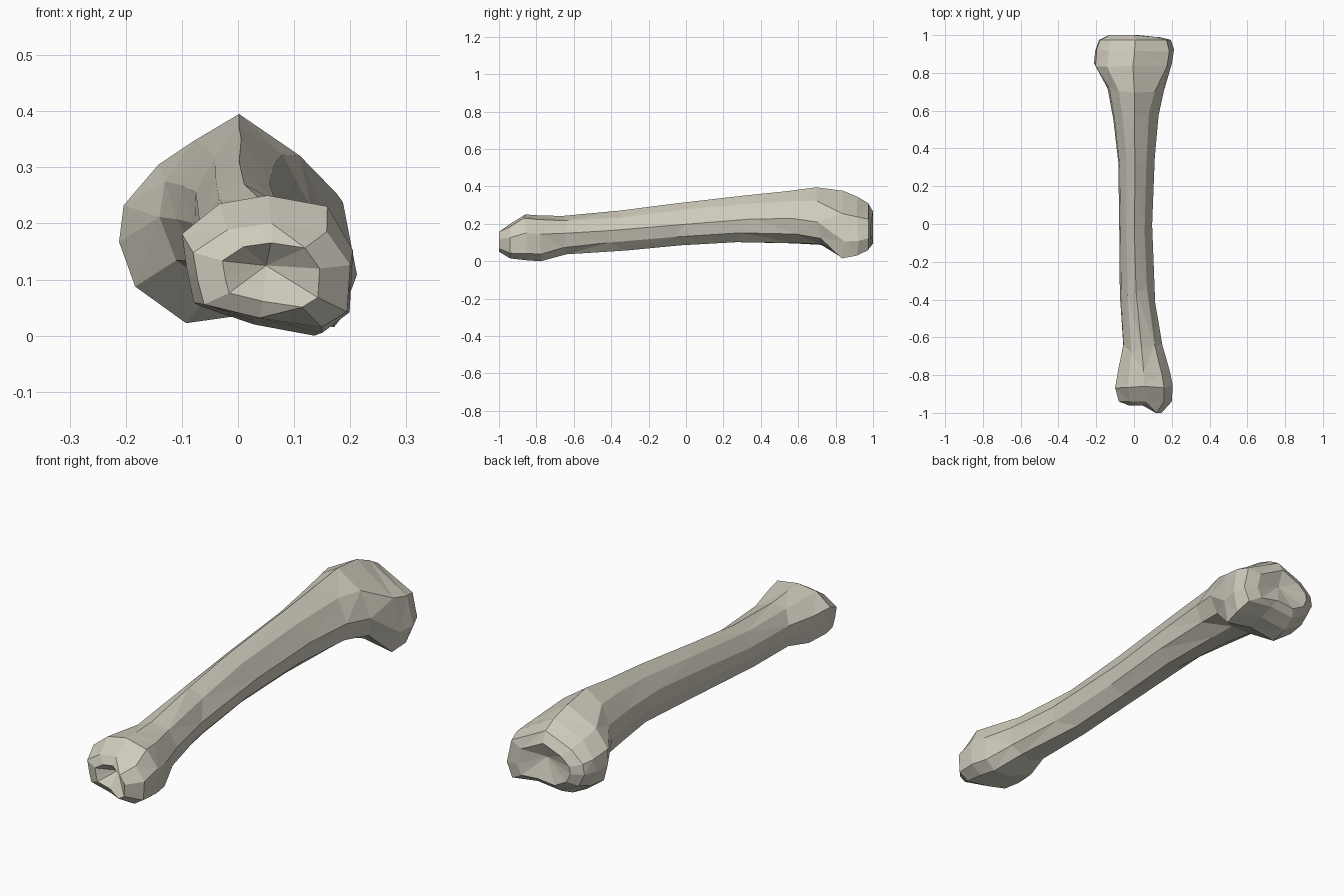
import bpy, bmesh, random

if "Cube" in bpy.data.objects:
    bpy.data.objects.remove(bpy.data.objects["Cube"])
random.seed(4)

# normalised 10-sided cross-sections (u across x, v up z), starting at the crest
HEAD = [(.5, 1), (.17, .8), (.02, .6), (0, .42), (.07, .2), (.29, .02), (.6, .07), (.93, .0), (1, .25), (.94, .66)]
SHAFT = [(.46, 1), (.22, .87), (.04, .62), (0, .4), (.12, .13), (.36, 0), (.65, 0), (.92, .2), (1, .5), (.77, .83)]
ANKLE = [(.5, 1), (.22, .94), (0, .72), (.03, .45), (.07, .22), (.42, .09), (.82, 0), (.98, .15), (1, .6), (.85, .92)]

# stations along the bone: y, x min, x max, z min, z max, lower-end weight, head weight, y jitter
STATIONS = [
    (-.94, -.08, .20, .02, .205, 1, 0, .0),
    (-.86, -.10, .205, .01, .255, 1, 0, .012),
    (-.78, -.085, .19, .005, .25, .9, 0, .015),
    (-.66, -.06, .15, .042, .247, .5, 0, .025),
    (-.36, -.075, .112, .062, .275, 0, 0, .06),
    (-.02, -.078, .096, .09, .315, 0, 0, .06),
    (.32, -.083, .11, .107, .355, 0, 0, .06),
    (.56, -.11, .13, .10, .38, 0, .1, .03),
    (.71, -.14, .158, .09, .40, 0, .4, .015),
    (.84, -.212, .20, .02, .382, 0, 1, .012),
    (.92, -.205, .212, .035, .35, 0, 1, .01),
    (.975, -.185, .195, .065, .315, 0, 1, .0),
]

bm = bmesh.new()


def ring(y, x0, x1, z0, z1, wa, wh, jit):
    verts = []
    for h, s, a in zip(HEAD, SHAFT, ANKLE):
        u, v = (s[k] * (1 - wa - wh) + a[k] * wa + h[k] * wh for k in (0, 1))
        verts.append(bm.verts.new((x0 + u * (x1 - x0), y + random.uniform(-jit, jit), z0 + v * (z1 - z0))))
    return verts


def bridge(a, b):
    n = len(a)
    for i in range(n):
        bm.faces.new((a[i], a[(i + 1) % n], b[(i + 1) % n], b[i]))


def cap(outer, scale, y_of, centre):
    # inner ring plus a sunken centre point
    c = sum((v.co for v in outer), outer[0].co * 0) / len(outer)
    inner = []
    for v in outer:
        p = c + (v.co - c) * scale
        p.y = y_of(p.x)
        inner.append(bm.verts.new(p))
    bridge(outer, inner)
    mid = bm.verts.new(centre)
    for i in range(len(inner)):
        bm.faces.new((inner[i], inner[(i + 1) % len(inner)], mid))


# shaft with flared ends
rings = [ring(*s) for s in STATIONS]
for a, b in zip(rings, rings[1:]):
    bridge(a, b)

# lower joint: ankle knob projects on the +x side, hollow beside it
cap(rings[0], .62, lambda x: -1.0 if x > .09 else -.96, (.05, -.91, .13))
# upper joint: nearly flat plateau
cap(rings[-1], .7, lambda x: 1.0 if x < .05 else .99, (0, .97, .2))

bmesh.ops.triangulate(bm, faces=bm.faces[:], quad_method='SHORT_EDGE')
bmesh.ops.recalc_face_normals(bm, faces=bm.faces[:])

# stand on the ground
low = min(v.co.z for v in bm.verts)
for v in bm.verts:
    v.co.z -= low

me = bpy.data.meshes.new("shin_bone")
bm.to_mesh(me)
bm.free()
bone = bpy.data.objects.new("shin_bone", me)
bpy.context.collection.objects.link(bone)

mat = bpy.data.materials.new("bone")
mat.diffuse_color = (.62, .59, .50, 1)
mat.use_nodes = True
mat.node_tree.nodes["Principled BSDF"].inputs["Base Color"].default_value = mat.diffuse_color
me.materials.append(mat)
